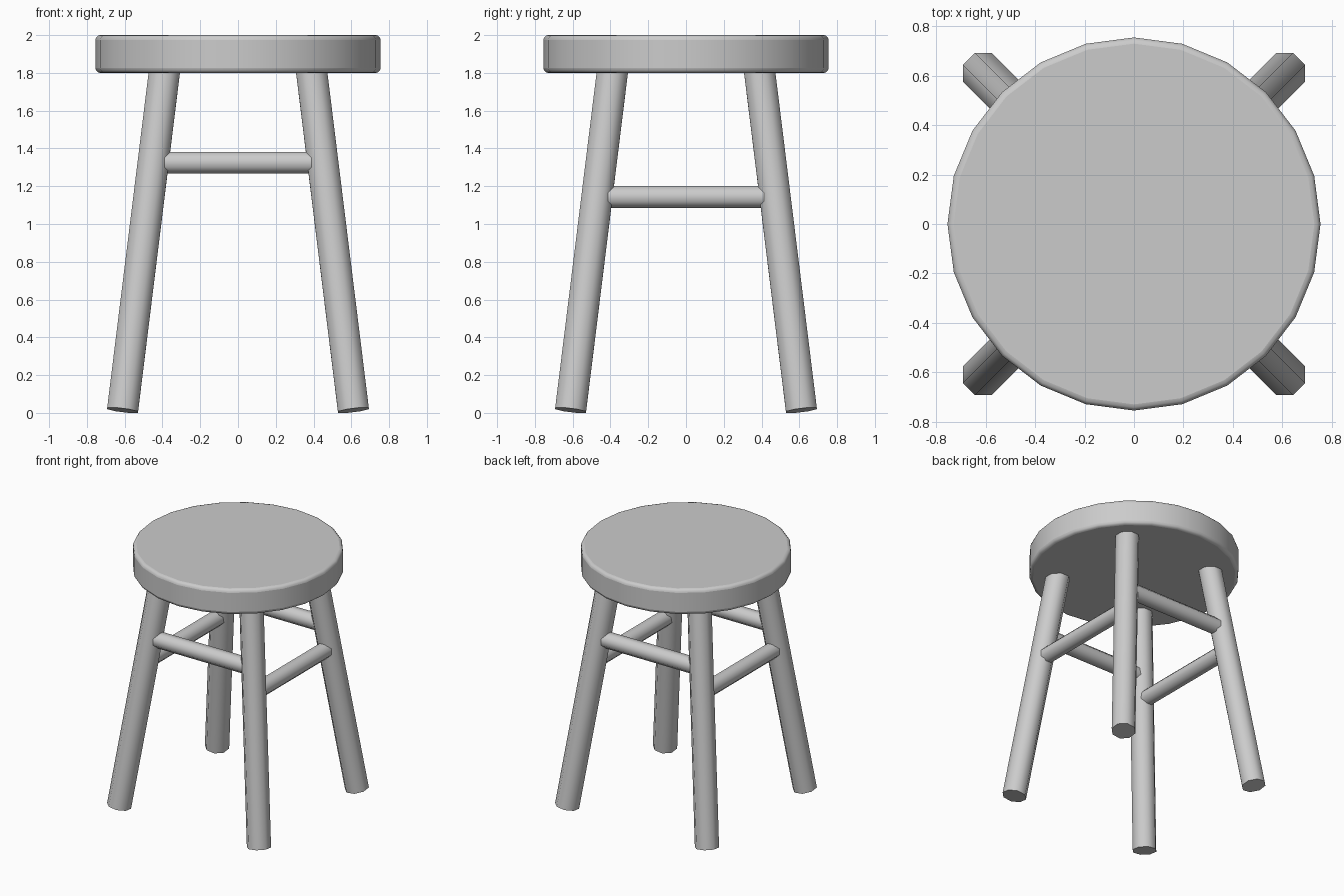
import bpy
from math import pi
from mathutils import Vector, Quaternion

if "Cube" in bpy.data.objects:
    bpy.data.objects.remove(bpy.data.objects["Cube"])


def smooth(ob, angle):
    bpy.ops.object.select_all(action='DESELECT')
    ob.select_set(True)
    bpy.context.view_layer.objects.active = ob
    bpy.ops.object.shade_smooth_by_angle(angle=angle)


def rod(name, a, b, radius, sides=8):
    """Round bar from a to b, with a flat facing each side axis."""
    a, b = Vector(a), Vector(b)
    bpy.ops.mesh.primitive_cylinder_add(vertices=sides, radius=radius,
                                        depth=(b - a).length, location=(a + b) / 2)
    ob = bpy.context.object
    ob.name = name
    ob.rotation_mode = 'QUATERNION'
    tilt = Vector((0, 0, 1)).rotation_difference(b - a)
    ob.rotation_quaternion = tilt @ Quaternion((0, 0, 1), pi / sides)
    smooth(ob, pi / 3)
    return ob


# Seat: 24-sided disc with rounded rims
bpy.ops.mesh.primitive_cylinder_add(vertices=24, radius=0.755, depth=0.2, location=(0, 0, 1.9))
seat = bpy.context.object
seat.name = "seat"
bevel = seat.modifiers.new("rounded_rim", 'BEVEL')
bevel.width = 0.025
bevel.segments = 3
bevel.limit_method = 'ANGLE'
bevel.angle_limit = pi / 4
smooth(seat, pi / 4)

# Splayed legs
FOOT, FOOT_Z, SLOPE = 0.611, 0.014, 0.1235


def leg_offset(z):
    return FOOT - SLOPE * (z - FOOT_Z)


for sy, depth in ((-1, "front"), (1, "back")):
    for sx, side in ((-1, "left"), (1, "right")):
        t = leg_offset(1.85)
        rod(f"{depth}_{side}_leg", (sx * FOOT, sy * FOOT, FOOT_Z), (sx * t, sy * t, 1.85), 0.089)

# Stretchers: higher pair front and back, lower pair left and right
hi, lo = 1.325, 1.143
h, l = leg_offset(hi), leg_offset(lo)
for s, depth, side in ((-1, "front", "left"), (1, "back", "right")):
    rod(f"{depth}_stretcher", (-h, s * h, hi), (h, s * h, hi), 0.062)
    rod(f"{side}_stretcher", (s * l, -l, lo), (s * l, l, lo), 0.062)
